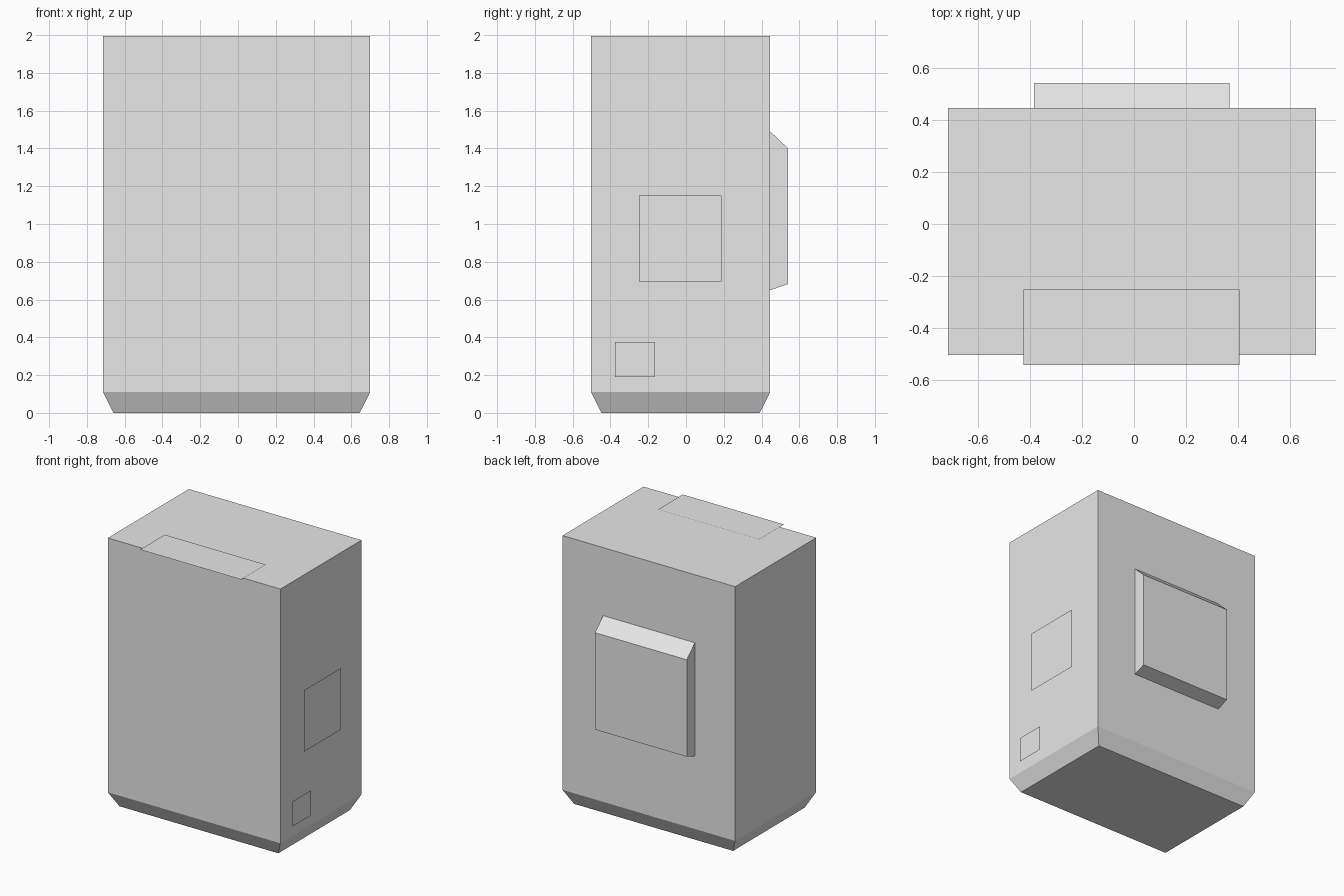
import bpy

if "Cube" in bpy.data.objects:
    bpy.data.objects.remove(bpy.data.objects["Cube"])

grey = bpy.data.materials.new("light_grey")
grey.diffuse_color = (0.8, 0.8, 0.8, 1)
grey.use_nodes = True
grey.node_tree.nodes["Principled BSDF"].inputs["Base Color"].default_value = grey.diffuse_color


def make(name, verts, faces):
    mesh = bpy.data.meshes.new(name)
    mesh.from_pydata(verts, [], faces)
    mesh.materials.append(grey)
    obj = bpy.data.objects.new(name, mesh)
    bpy.context.collection.objects.link(obj)
    return obj


def rect_ring(x0, x1, y0, y1, z):
    return [(x0, y0, z), (x1, y0, z), (x1, y1, z), (x0, y1, z)]


def loft(name, rings):
    """Join four-sided rings, bottom to top, and cap both ends."""
    verts = [v for r in rings for v in r]
    faces = [(3, 2, 1, 0)]
    for k in range(len(rings) - 1):
        a = 4 * k
        for i in range(4):
            j = (i + 1) % 4
            faces.append((a + i, a + j, a + 4 + j, a + 4 + i))
    n = len(verts)
    faces.append((n - 4, n - 3, n - 2, n - 1))
    return make(name, verts, faces)


# Main body with the tapered foot
X0, X1, Y0, Y1, T = -0.715, 0.70, -0.503, 0.446, 0.056
loft("body", [rect_ring(X0 + T, X1 - T, Y0 + T, Y1 - T, 0),
              rect_ring(X0, X1, Y0, Y1, 0.11),
              rect_ring(X0, X1, Y0, Y1, 1.994)])

# Raised back panel: side profile (y, z) extruded across x
profile = [(Y1, 0.65), (0.541, 0.682), (0.541, 1.40), (Y1, 1.49)]
loft("back_panel", [[(x, y, z) for y, z in profile] for x in (-0.385, 0.367)])

# Flat plate on the top, overhanging the front
make("top_plate", rect_ring(-0.424, 0.405, -0.541, -0.252, 2.0), [(0, 1, 2, 3)])

# Flat plates on the right side
for name, x, y0, y1, z0, z1 in (
        ("side_plate", 0.715, -0.248, 0.187, 0.695, 1.15),
        ("small_side_plate", 0.711, -0.377, -0.163, 0.19, 0.375)):
    make(name, [(x, y0, z0), (x, y1, z0), (x, y1, z1), (x, y0, z1)], [(0, 1, 2, 3)])
